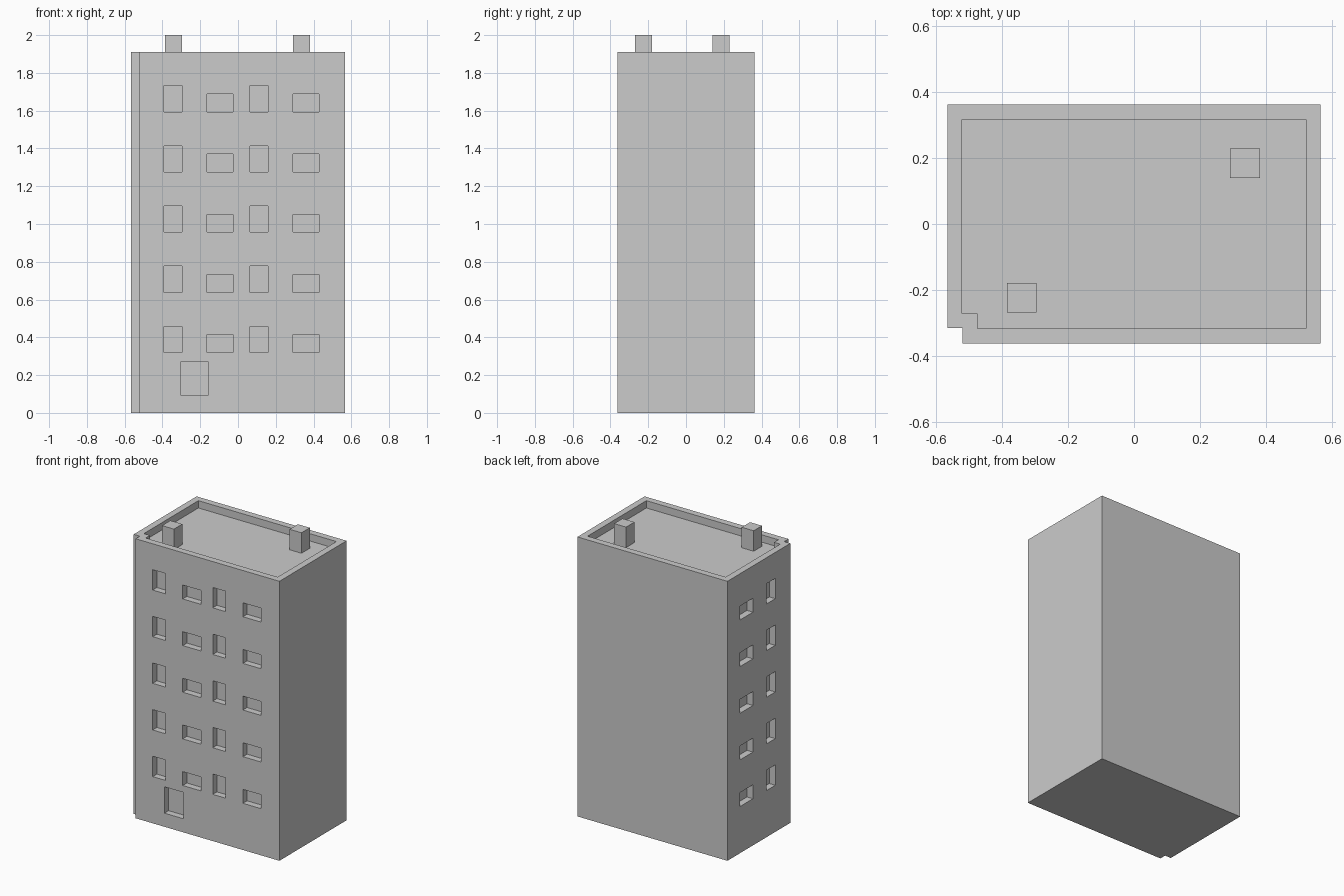
import bpy, bmesh

if "Cube" in bpy.data.objects:
    bpy.data.objects.remove(bpy.data.objects["Cube"])

X, Y, H = 0.567, 0.3625, 1.91      # half width, half depth, wall height
T = 0.045                          # parapet thickness and window depth
ROOF = 1.86                        # roof floor level


def outline(inset):
    """Rectangle with a small square notch at the front left corner."""
    x, y, n = X - inset, Y - inset, 0.046
    return [(x, -y), (x, y), (-x, y), (-x, -y + n), (-x + n, -y + n), (-x + n, -y)]


def prism(bm, pts, z0, z1):
    base = bm.faces.new([bm.verts.new((x, y, z0)) for x, y in pts])
    ext = bmesh.ops.extrude_face_region(bm, geom=[base], use_keep_orig=True)
    verts = [g for g in ext["geom"] if isinstance(g, bmesh.types.BMVert)]
    bmesh.ops.translate(bm, verts=verts, vec=(0, 0, z1 - z0))


def box(bm, x0, x1, y0, y1, z0, z1):
    prism(bm, [(x0, y0), (x1, y0), (x1, y1), (x0, y1)], z0, z1)


def make(name, bm):
    bmesh.ops.recalc_face_normals(bm, faces=bm.faces[:])
    me = bpy.data.meshes.new(name)
    bm.to_mesh(me)
    bm.free()
    ob = bpy.data.objects.new(name, me)
    bpy.context.collection.objects.link(ob)
    return ob


# Main block
bm = bmesh.new()
prism(bm, outline(0), 0, H)
building = make("building", bm)

# Cutter: roof recess, door and five storeys of windows
bm = bmesh.new()
prism(bm, outline(T), ROOF, H + 0.1)
box(bm, -0.302, -0.159, -Y - 0.1, -Y + T, 0.093, 0.273)
TALL, WIDE = 0.139, 0.095
for floor in range(5):
    z = 0.319 + 0.3187 * floor
    for x0, x1, h in [(-0.391, -0.296, TALL), (-0.164, -0.026, WIDE),
                      (0.063, 0.159, TALL), (0.291, 0.429, WIDE)]:
        box(bm, x0, x1, -Y - 0.1, -Y + T, z, z + h)
    for y0, y1, h in [(0.087, 0.226, WIDE), (-0.154, -0.058, TALL)]:
        box(bm, -X - 0.1, -X + T, y0, y1, z, z + h)
cutter = make("opening_cutter", bm)
cutter.hide_render = True

mod = building.modifiers.new("openings", 'BOOLEAN')
mod.operation = 'DIFFERENCE'
mod.solver = 'EXACT'
mod.object = cutter
bpy.context.view_layer.objects.active = building
bpy.ops.object.modifier_apply(modifier=mod.name)
bpy.data.objects.remove(cutter)

# Chimneys standing on the roof floor
for name, cx, cy in [("chimney_front", -0.341, -0.224), ("chimney_back", 0.337, 0.185)]:
    bm = bmesh.new()
    box(bm, cx - T, cx + T, cy - T, cy + T, ROOF, 2.0)
    make(name, bm)
